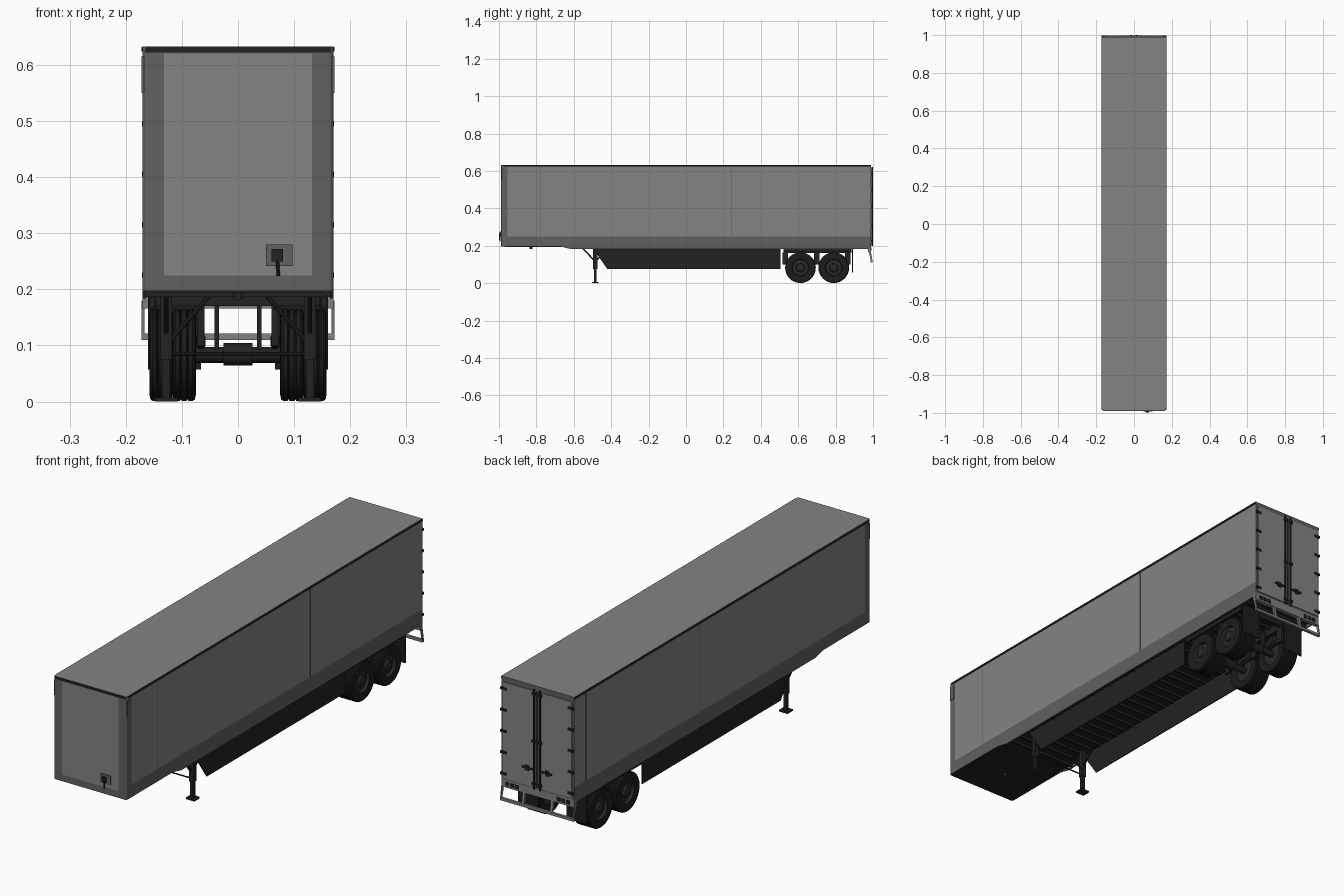
import bpy, bmesh, math
from mathutils import Vector, Matrix

cube = bpy.data.objects.get("Cube")
if cube:
    bpy.data.objects.remove(cube, do_unlink=True)


def material(name, value):
    m = bpy.data.materials.new(name)
    m.use_nodes = True
    col = (value, value, value, 1)
    m.diffuse_color = col
    node = next(n for n in m.node_tree.nodes if n.type == 'BSDF_PRINCIPLED')
    node.inputs["Base Color"].default_value = col
    return m


PANEL = material("panel grey", 0.23)
FRAME = material("frame grey", 0.12)
CHASSIS = material("chassis black", 0.016)
TIRE = material("tire black", 0.012)
RIM = material("rim dark grey", 0.022)
STEEL = material("steel grey", 0.22)
SIDES = (("right", -1), ("left", 1))


def finish(name, bm, *mats, smooth=False):
    bmesh.ops.recalc_face_normals(bm, faces=bm.faces)
    me = bpy.data.meshes.new(name)
    bm.to_mesh(me)
    bm.free()
    for m in mats:
        me.materials.append(m)
    ob = bpy.data.objects.new(name, me)
    bpy.context.collection.objects.link(ob)
    if smooth:
        bpy.ops.object.select_all(action='DESELECT')
        ob.select_set(True)
        bpy.context.view_layer.objects.active = ob
        bpy.ops.object.shade_smooth_by_angle(angle=math.radians(35))
    return ob


def add_box(bm, x, y, z):
    """Box between the (low, high) limits on each axis."""
    size = [b - a for a, b in (x, y, z)]
    mid = [(a + b) / 2 for a, b in (x, y, z)]
    mat = Matrix.Translation(mid) @ Matrix.Diagonal((*size, 1))
    bmesh.ops.create_cube(bm, size=1, matrix=mat)


def box(name, x, y, z, mat):
    bm = bmesh.new()
    add_box(bm, x, y, z)
    return finish(name, bm, mat)


def span(side, a, b):
    return tuple(sorted((side * a, side * b)))


def add_rod(bm, a, b, r, sides=8):
    a, b = Vector(a), Vector(b)
    d = b - a
    rot = d.to_track_quat('Z', 'Y').to_matrix().to_4x4()
    bmesh.ops.create_cone(bm, cap_ends=True, segments=sides, radius1=r, radius2=r,
                          depth=d.length, matrix=Matrix.Translation((a + b) / 2) @ rot)


def side_plate(name, outline, x, mat):
    """Outline in (y, z), extruded between two x limits."""
    bm = bmesh.new()
    f = bm.faces.new([bm.verts.new((x[0], y, z)) for y, z in outline])
    r = bmesh.ops.extrude_face_region(bm, geom=[f])
    bmesh.ops.translate(bm, vec=(x[1] - x[0], 0, 0),
                        verts=[v for v in r["geom"] if isinstance(v, bmesh.types.BMVert)])
    return finish(name, bm, mat)


def lathe(name, profile, centre, side, mat):
    """Profile of (radius, x) spun about the x axis."""
    bm = bmesh.new()
    vs = [bm.verts.new((side * x, 0, r)) for r, x in profile]
    es = [bm.edges.new(p) for p in zip(vs, vs[1:])]
    bmesh.ops.spin(bm, geom=vs + es, cent=(0, 0, 0), axis=(1, 0, 0),
                   angle=math.tau, steps=32, use_duplicate=False)
    bmesh.ops.remove_doubles(bm, verts=bm.verts, dist=0.0002)
    bmesh.ops.translate(bm, vec=centre, verts=bm.verts)
    return finish(name, bm, mat, smooth=True)


# Cargo body, cut into bands and coloured by face position
bm = bmesh.new()
add_box(bm, (-0.17, 0.17), (-0.988, 0.99), (0.197, 0.633))
corners = [e for e in bm.edges if all(v.co.y < 0 for v in e.verts)
           and abs(e.verts[0].co.z - e.verts[1].co.z) > 0.1]
bmesh.ops.bevel(bm, geom=corners, offset=0.008, segments=3, affect='EDGES', profile=0.5)
cuts = [((0, 0, z), (0, 0, 1)) for z in (0.225, 0.25, 0.62)]
cuts += [((x, 0, 0), (1, 0, 0)) for x in (-0.132, 0.132)] + [((0, -0.955, 0), (0, 1, 0))]
for co, no in cuts:
    bmesh.ops.bisect_plane(bm, geom=bm.verts[:] + bm.edges[:] + bm.faces[:],
                           plane_co=co, plane_no=no)
for f in bm.faces:
    c, n = f.calc_center_median(), f.normal
    if n.z > 0.5:
        f.material_index = 0
    elif n.z < -0.5:
        f.material_index = 2
    elif n.y < -0.9:
        f.material_index = 0 if abs(c.x) < 0.132 and 0.225 < c.z < 0.62 else 1
    elif abs(n.x) > 0.9:
        f.material_index = 0 if c.y > -0.955 and 0.25 < c.z < 0.625 else 1
    else:
        f.material_index = 1
finish("cargo_body", bm, PANEL, FRAME, CHASSIS)

# Side rails, roof rails, panel seams and front corner guards
rail = [(-0.69, 0.2), (-0.62, 0.184), (0.985, 0.184), (0.985, 0.2)]
for label, s in SIDES:
    side_plate(label + "_lower_rail", rail, span(s, 0.164, 0.17), FRAME)
    box(label + "_roof_rail", span(s, 0.168, 0.172), (-0.975, 0.99), (0.624, 0.632), CHASSIS)
    for y in ((-0.78, 0.24) if s > 0 else (0.91, 0.15)):
        box(label + "_panel_seam", span(s, 0.169, 0.1705), (y, y + 0.003), (0.25, 0.624), FRAME)
    box(label + "_corner_guard", span(s, 0.158, 0.172), (-0.985, -0.962), (0.55, 0.615), FRAME)
box("front_roof_rail", (-0.165, 0.165), (-0.99, -0.985), (0.622, 0.632), CHASSIS)

# Front connector box and hose
box("connector_plate", (0.05, 0.097), (-0.992, -0.985), (0.242, 0.28), FRAME)
bm = bmesh.new()
add_box(bm, (0.06, 0.08), (-0.999, -0.99), (0.25, 0.272))
add_rod(bm, (0.07, -0.997, 0.255), (0.072, -0.995, 0.224), 0.003)
finish("connector", bm, CHASSIS)

# Rear doors with lock rods, handles and hinges
for label, s in SIDES:
    box(label + "_door", span(s, 0.005, 0.16), (0.985, 0.994), (0.205, 0.612), PANEL)
    bm = bmesh.new()
    add_rod(bm, (s * 0.014, 0.996, 0.198), (s * 0.014, 0.996, 0.62), 0.004)
    for z in (0.22, 0.4, 0.6):
        add_box(bm, span(s, 0.007, 0.022), (0.992, 1.0), (z - 0.006, z + 0.006))
    add_box(bm, span(s, 0.014, 0.07), (0.994, 0.999), (0.276, 0.283))
    add_box(bm, span(s, 0.038, 0.056), (0.993, 0.998), (0.268, 0.29))
    for i in range(5):
        z = 0.225 + i * 0.09
        add_box(bm, span(s, 0.145, 0.171), (0.988, 0.998), (z - 0.005, z + 0.005))
    finish(label + "_door_hardware", bm, CHASSIS)
box("door_gap", (-0.005, 0.005), (0.985, 0.993), (0.205, 0.612), CHASSIS)

# Rear sill, tail lamps and underride guard
for label, s in SIDES:
    box(label + "_rear_sill", span(s, 0.0, 0.17), (0.972, 0.99), (0.166, 0.198), STEEL)
    bm = bmesh.new()
    for i in range(3):
        x = 0.09 + i * 0.022
        add_box(bm, span(s, x, x + 0.016), (0.988, 0.993), (0.174, 0.19))
    finish(label + "_tail_lamps", bm, CHASSIS)
    post = [(0.975, 0.18), (0.987, 0.18), (0.998, 0.112), (0.99, 0.112)]
    side_plate(label + "_guard_end_post", post, span(s, 0.167, 0.172), STEEL)
    side_plate(label + "_guard_inner_post", post, span(s, 0.06, 0.072), STEEL)
box("guard_bar", (-0.172, 0.172), (0.987, 0.998), (0.11, 0.121), STEEL)

# Floor cross members, coupling plate and kingpin
bm = bmesh.new()
for i in range(30):
    y = -0.6 + i * 0.052
    add_box(bm, (-0.164, 0.164), (y, y + 0.008), (0.186, 0.198))
finish("cross_members", bm, CHASSIS)
box("coupling_plate", (-0.15, 0.15), (-0.97, -0.66), (0.194, 0.198), CHASSIS)
bm = bmesh.new()
add_rod(bm, (0, -0.83, 0.198), (0, -0.83, 0.182), 0.008, 12)
finish("kingpin", bm, CHASSIS)

# Side skirts and landing legs
skirt = [(-0.5, 0.19), (-0.42, 0.075), (0.505, 0.075), (0.505, 0.19)]
for label, s in SIDES:
    side_plate(label + "_skirt", skirt, span(s, 0.145, 0.149), CHASSIS)
    bm = bmesh.new()
    x, y = s * 0.128, -0.485
    add_box(bm, span(s, 0.118, 0.138), (y - 0.011, y + 0.011), (0.075, 0.197))
    add_box(bm, span(s, 0.121, 0.135), (y - 0.007, y + 0.007), (0.006, 0.08))
    add_box(bm, span(s, 0.108, 0.148), (y - 0.018, y + 0.018), (0, 0.007))
    for end in (-0.555, -0.415):
        add_rod(bm, (x, y, 0.115), (x, end, 0.19), 0.004)
    add_rod(bm, (x, y, 0.1), (s * 0.05, y, 0.19), 0.004)
    finish(label + "_landing_leg", bm, CHASSIS)
bm = bmesh.new()
add_rod(bm, (-0.13, -0.485, 0.085), (0.13, -0.485, 0.085), 0.003)
finish("landing_leg_shaft", bm, CHASSIS)

# Bogie frame, hangers and mud flaps
for label, s in SIDES:
    bm = bmesh.new()
    add_box(bm, span(s, 0.06, 0.072), (0.52, 0.885), (0.162, 0.195))
    for y in (0.53, 0.70, 0.865):
        add_box(bm, span(s, 0.06, 0.072), (y - 0.015, y + 0.015), (0.1, 0.165))
    for y in (0.612, 0.79):
        add_rod(bm, (s * 0.066, y - 0.075, 0.115), (s * 0.066, y, 0.1), 0.008)
        add_rod(bm, (s * 0.066, y, 0.1), (s * 0.066, y + 0.07, 0.115), 0.008)
        add_box(bm, span(s, 0.034, 0.042), (y - 0.01, y + 0.01), (0.08, 0.17))
    add_box(bm, span(s, 0.148, 0.158), (0.52, 0.88), (0.168, 0.185))
    finish(label + "_bogie_frame", bm, CHASSIS)
    box(label + "_mud_flap", span(s, 0.066, 0.16), (0.888, 0.893), (0.057, 0.19), TIRE)
bm = bmesh.new()
for y in (0.53, 0.70, 0.87):
    add_box(bm, (-0.155, 0.155), (y - 0.01, y + 0.01), (0.17, 0.19))
finish("bogie_cross_beams", bm, CHASSIS)

# Axles with dual wheels
tire = [(0.048, -0.016), (0.07, -0.021), (0.079, -0.019), (0.082, -0.015), (0.082, -0.008),
        (0.079, -0.006), (0.082, -0.004), (0.082, 0.004), (0.079, 0.006), (0.082, 0.008),
        (0.082, 0.015), (0.079, 0.019), (0.07, 0.021), (0.048, 0.016)]
rim = [(0, -0.012), (0.046, -0.012), (0.049, -0.016), (0.049, 0.016), (0.046, 0.017),
       (0.042, 0.006), (0.024, 0.009), (0.02, 0.017), (0.012, 0.02), (0, 0.02)]
for axle, y in (("front", 0.612), ("rear", 0.79)):
    bm = bmesh.new()
    add_rod(bm, (-0.12, y, 0.083), (0.12, y, 0.083), 0.014, 16)
    add_rod(bm, (-0.026, y, 0.084), (0.026, y, 0.084), 0.02, 16)
    finish(axle + "_axle", bm, CHASSIS, smooth=True)
    for label, s in SIDES:
        for place, x in (("outer", 0.137), ("inner", 0.096)):
            name = f"{axle}_{label}_{place}"
            lathe(name + "_tire", tire, (s * x, y, 0.083), s, TIRE)
            lathe(name + "_rim", rim, (s * x, y, 0.083), s, RIM)
